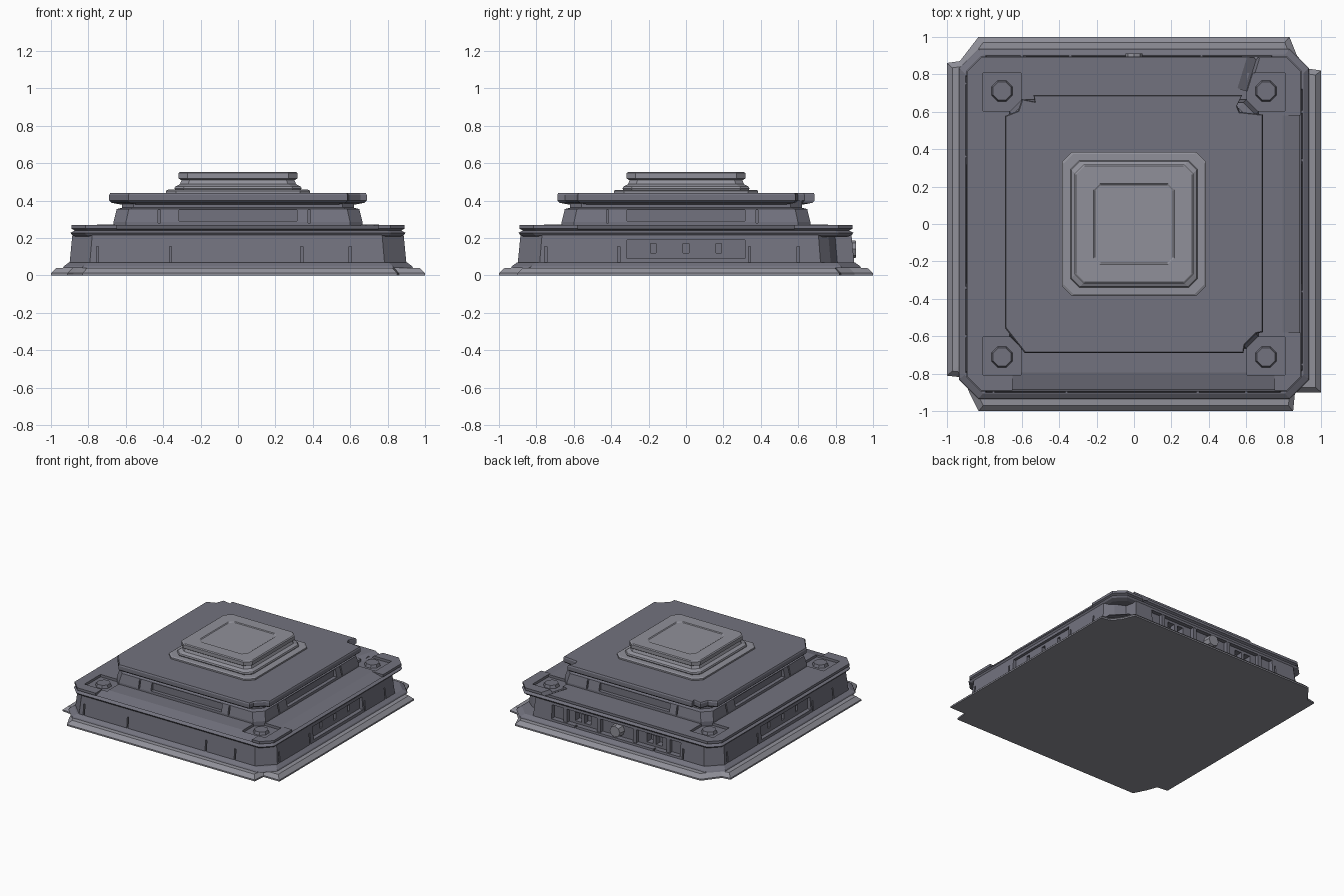
import bpy, bmesh, math
from mathutils import Matrix

if "Cube" in bpy.data.objects:
    bpy.data.objects.remove(bpy.data.objects["Cube"])


def material(name, rgb):
    m = bpy.data.materials.new(name)
    m.diffuse_color = (*rgb, 1)
    m.use_nodes = True
    m.node_tree.nodes["Principled BSDF"].inputs["Base Color"].default_value = m.diffuse_color
    return m


DARK = material("dark_stone", (0.17, 0.17, 0.21))
LIGHT = material("light_stone", (0.28, 0.28, 0.32))


def finish(name, bm, mat):
    bmesh.ops.recalc_face_normals(bm, faces=bm.faces)
    me = bpy.data.meshes.new(name)
    bm.to_mesh(me)
    bm.free()
    ob = bpy.data.objects.new(name, me)
    bpy.context.collection.objects.link(ob)
    if mat:
        me.materials.append(mat)
    return ob


def loft(name, outline, profile, mat):
    """Stack scaled copies of a unit outline; profile = (half width, z)."""
    bm = bmesh.new()
    rings = [[bm.verts.new((x * s, y * s, z)) for x, y in outline] for s, z in profile]
    n = len(outline)
    for a, b in zip(rings, rings[1:]):
        for i in range(n):
            j = (i + 1) % n
            bm.faces.new((a[i], a[j], b[j], b[i]))
    bm.faces.new(rings[0][::-1])
    bm.faces.new(rings[-1])
    return finish(name, bm, mat)


def octagon(c):
    d = 1 - c
    return [(d, -1), (1, -d), (1, d), (d, 1), (-d, 1), (-1, d), (-1, -d), (-d, -1)]


def box(name, center, size, mat=None, rot=Matrix(), turn=0):
    """Box tilted by rot, then turned by quarter steps about the z axis."""
    bm = bmesh.new()
    mtx = (Matrix.Rotation(turn * math.pi / 2, 4, 'Z') @ Matrix.Translation(center)
           @ rot @ Matrix.Diagonal((*size, 1)))
    bmesh.ops.create_cube(bm, size=1, matrix=mtx)
    return finish(name, bm, mat)


def cut(ob, *args, **kw):
    cutter = box("cutter", *args, **kw)
    mod = ob.modifiers.new("cut", 'BOOLEAN')
    mod.operation, mod.solver, mod.object = 'DIFFERENCE', 'EXACT', cutter
    bpy.context.view_layer.objects.active = ob
    bpy.ops.object.modifier_apply(modifier=mod.name)
    bpy.data.objects.remove(cutter, do_unlink=True)


# Base slab with broken corners
base_outline = [(0.85, -1), (0.86, -0.90), (1, -0.90), (1, 0.82), (0.93, 0.83), (0.87, 0.90),
                (0.83, 1), (-0.83, 1), (-0.93, 0.87), (-1, 0.86), (-1, -0.81),
                (-0.91, -0.82), (-0.88, -0.90), (-0.83, -1)]
loft("base_slab", base_outline, [(1, 0), (1, 0.012), (0.97, 0.04), (0.90, 0.042)], LIGHT)
loft("base_foot", octagon(0.11), [(0.935, 0.04), (0.93, 0.05), (0.905, 0.068), (0.85, 0.07)], DARK)

# Lower wall, with the back right corner broken away
wall_outline = [(0.87, -1), (1, -0.87), (1, 0.80), (0.93, 0.86), (0.84, 0.90), (0.82, 1),
                (-0.88, 1), (-1, 0.88), (-1, -0.88), (-0.88, -1)]
wall = loft("lower_wall", wall_outline, [(0.90, 0.06), (0.885, 0.215)], DARK)
for t in range(4):
    for x in (-0.75, -0.36, 0.34, 0.60):
        cut(wall, (x, -0.895, 0.11), (0.012, 0.04, 0.09), turn=t)
for t in (1, 3):                                   # side panels with slots
    cut(wall, (0, -0.90, 0.14), (0.63, 0.07, 0.10), turn=t)
    for x in (-0.175, 0, 0.175):
        cut(wall, (x, -0.86, 0.145), (0.03, 0.10, 0.05), turn=t)
cut(wall, (0, 0.90, 0.14), (1.15, 0.09, 0.11))      # back bay with windows
for x in (-0.32, 0.32):
    cut(wall, (x, 0.85, 0.14), (0.14, 0.10, 0.07))
    box("window_bar", (x, 0.835, 0.14), (0.025, 0.05, 0.07), DARK)
for x in (-0.46, -0.16, 0.16, 0.46):
    box("back_rib", (x, 0.86, 0.14), (0.03, 0.05, 0.11), DARK)
bm = bmesh.new()
bmesh.ops.create_cone(bm, cap_ends=True, segments=8, radius1=0.055, radius2=0.045, depth=0.09,
                      matrix=Matrix.Translation((0, 0.865, 0.14)) @ Matrix.Rotation(-math.pi / 2, 4, 'X'))
finish("back_lug", bm, LIGHT)

# Lower deck with grooved edge, worn edges and bolt pockets
deck = loft("lower_deck", octagon(0.085),
            [(0.86, 0.205), (0.885, 0.215), (0.895, 0.228), (0.872, 0.24), (0.89, 0.25), (0.89, 0.27)], DARK)
for t, lo, hi in ((0, -0.65, 0.75), (1, -0.58, 0.58)):
    cut(deck, ((lo + hi) / 2, -0.86, 0.305), (hi - lo, 0.16, 0.10), turn=t,
        rot=Matrix.Rotation(0.24, 4, 'X'))
for sx in (-1, 1):
    for sy in (-1, 1):
        cut(deck, (sx * 0.705, sy * 0.705, 0.29), (0.205, 0.205, 0.08))
        bm = bmesh.new()
        bmesh.ops.create_cone(bm, cap_ends=True, segments=8, radius1=0.062, radius2=0.052, depth=0.025,
                              matrix=Matrix.Translation((sx * 0.705, sy * 0.71, 0.26))
                              @ Matrix.Rotation(math.pi / 8, 4, 'Z'))
        finish("corner_bolt", bm, DARK)
cut(deck, (0.62, 0.82, 0.29), (0.07, 0.22, 0.07),   # crack near the back right corner
    rot=Matrix.Rotation(-0.3, 4, 'Z') @ Matrix.Rotation(0.5, 4, 'Y'))

# Upper tier wall with panels, then chipped upper slab
upper = loft("upper_wall", octagon(0.10),
             [(0.665, 0.25), (0.665, 0.285), (0.648, 0.355), (0.62, 0.362), (0.62, 0.40)], DARK)
for t in range(4):
    cut(upper, (0, -0.665, 0.32), (0.63, 0.06, 0.06), turn=t)
    for x in (-0.42, 0.38):
        cut(upper, (x, -0.66, 0.315), (0.012, 0.04, 0.07), turn=t)
slab_outline = [(0.85, -1), (0.86, -0.94), (0.95, -0.85), (1, -0.84), (1, 0.85), (0.82, 0.87),
                (0.80, 0.92), (0.84, 1), (-0.78, 1), (-0.77, 0.95), (-0.87, 0.97), (-0.90, 0.88),
                (-1, 0.84), (-1, -0.81), (-0.85, -1)]
loft("upper_slab", slab_outline,
     [(0.62, 0.378), (0.675, 0.388), (0.688, 0.40), (0.688, 0.43), (0.683, 0.44)], DARK)

# Light pedestal plate, neck and cap with a shallow inset
loft("pedestal_plate", octagon(0.14), [(0.385, 0.435), (0.385, 0.452), (0.375, 0.458)], LIGHT)
loft("pedestal_neck", octagon(0.14),
     [(0.335, 0.455), (0.34, 0.465), (0.335, 0.475), (0.31, 0.488), (0.30, 0.512)], LIGHT)
loft("pedestal_cap", octagon(0.15),
     [(0.305, 0.51), (0.317, 0.518), (0.317, 0.547), (0.309, 0.553), (0.215, 0.553), (0.208, 0.548)], LIGHT)
